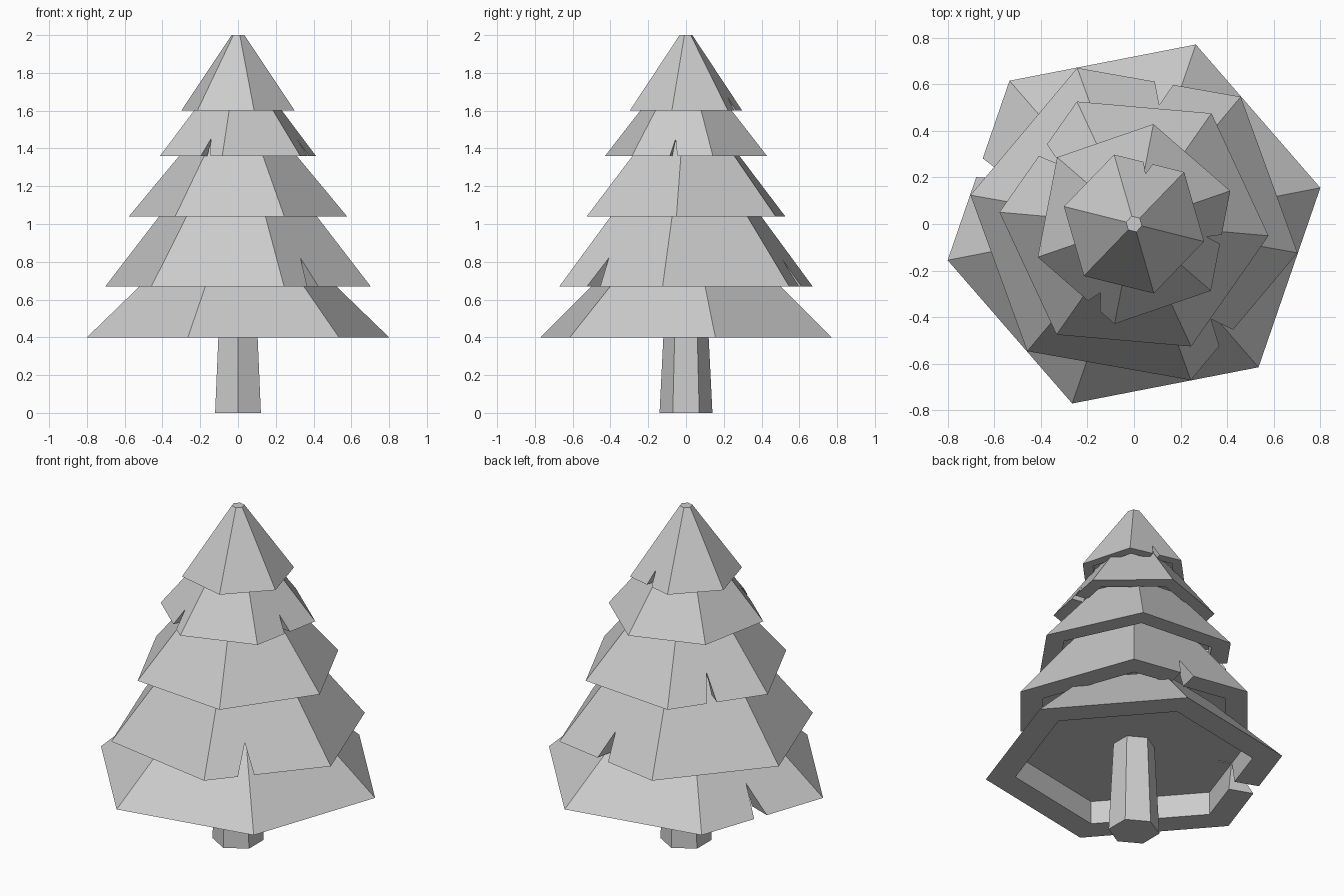
import bpy, bmesh, math
from mathutils import Matrix, Vector

cube = bpy.data.objects.get("Cube")
if cube:
    bpy.data.objects.remove(cube, do_unlink=True)

grey = bpy.data.materials.new("plain_grey")
grey.use_nodes = True
colour = (0.6, 0.6, 0.6, 1)
grey.diffuse_color = colour
grey.node_tree.nodes["Principled BSDF"].inputs["Base Color"].default_value = colour


def make_object(name, bm):
    bmesh.ops.recalc_face_normals(bm, faces=bm.faces)
    mesh = bpy.data.meshes.new(name)
    bm.to_mesh(mesh)
    bm.free()
    mesh.materials.append(grey)
    obj = bpy.data.objects.new(name, mesh)
    bpy.context.collection.objects.link(obj)
    return obj


def hex_stack(name, rings, turn):
    """Closed six-sided solid through (radius, height) rings, capped at both ends."""
    bm = bmesh.new()
    loops = []
    for radius, z in rings:
        angles = [math.radians(turn + 60 * i) for i in range(6)]
        loops.append([bm.verts.new((radius * math.cos(a), radius * math.sin(a), z)) for a in angles])
    for low, high in zip(loops, loops[1:]):
        for i in range(6):
            j = (i + 1) % 6
            bm.faces.new((low[i], low[j], high[j], high[i]))
    bm.faces.new(loops[0])
    bm.faces.new(loops[-1])
    return make_object(name, bm)


def wedge(angle, width, height, inner, outer, z):
    """Triangular prism pointing outwards, used to nick a branch edge."""
    bm = bmesh.new()
    ends = []
    for x in (inner, outer):
        # base drops slightly below the rim for a clean cut
        points = [(x, -width * 0.6, -height * 0.2), (x, width * 0.6, -height * 0.2), (x, 0, height)]
        ends.append([bm.verts.new(p) for p in points])
    a, b = ends
    bm.faces.new(a)
    bm.faces.new(b)
    for i in range(3):
        j = (i + 1) % 3
        bm.faces.new((a[i], a[j], b[j], b[i]))
    bm.transform(Matrix.Translation(Vector((0, 0, z))) @ Matrix.Rotation(math.radians(angle), 4, "Z"))
    cutter = make_object("notch_cutter", bm)
    cutter.hide_render = True
    return cutter


def cut(obj, cutters):
    for cutter in cutters:
        mod = obj.modifiers.new("notch", "BOOLEAN")
        mod.operation = "DIFFERENCE"
        mod.solver = "EXACT"
        mod.object = cutter
    bpy.context.view_layer.update()
    result = bpy.data.meshes.new_from_object(obj.evaluated_get(bpy.context.evaluated_depsgraph_get()))
    obj.modifiers.clear()
    obj.data = result
    for cutter in cutters:
        bpy.data.objects.remove(cutter, do_unlink=True)


# Trunk
hex_stack("trunk", [(0.14, 0), (0.11, 0.6)], 30)

# Branch tiers: name, rim radius, rim height, top radius, top height, turn, notches (angle, width, height)
tiers = [
    ("bottom_branches", 0.815, 0.40, 0.42, 0.775, 11, [(160, 0.085, 0.15)]),
    ("lower_branches", 0.713, 0.67, 0.35, 1.135, -10, [(-51, 0.09, 0.15), (78, 0.08, 0.14)]),
    ("middle_branches", 0.58, 1.04, 0.25, 1.435, -5, [(141, 0.06, 0.14)]),
    ("upper_branches", 0.437, 1.36, 0.215, 1.64, 19, [(-116, 0.065, 0.09), (-10, 0.04, 0.09)]),
    ("top_branches", 0.31, 1.60, 0.035, 2.0, -14, [(77, 0.04, 0.08)]),
]
for name, rim, z, top, top_z, turn, notches in tiers:
    # recessed underside, flat rim, sloping outside, cap
    lip = rim * 0.8
    tier = hex_stack(name, [(lip, z + rim * 0.17), (lip, z), (rim, z), (top, top_z)], turn)
    cut(tier, [wedge(a, w, h, rim * 0.6, rim * 1.2, z) for a, w, h in notches])
